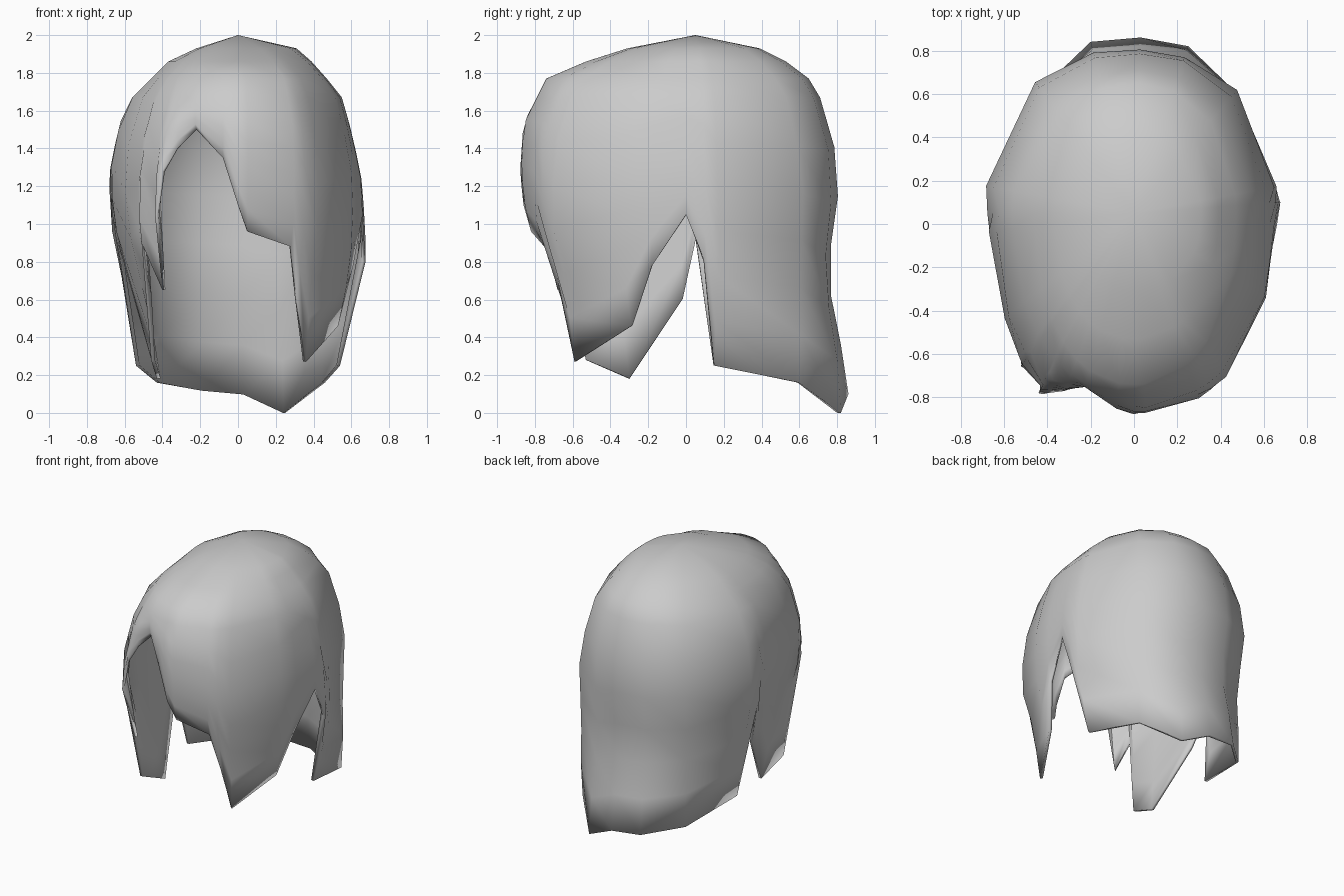
import bpy, bmesh, math
from mathutils import Vector

cube = bpy.data.objects.get("Cube")
if cube:
    bpy.data.objects.remove(cube, do_unlink=True)

CENTRE = Vector((0, 0.05))

# Head shape: height, then reach to the right (-x), left (+x), front and back
RINGS = [
    (1.93, .22, .31, .36, .34), (1.86, .37, .39, .58, .48),
    (1.77, .46, .47, .79, .60), (1.67, .56, .55, .84, .66),
    (1.53, .63, .59, .91, .70), (1.27, .69, .65, .92, .77),
    (1.0, .68, .67, .88, .72), (.72, .62, .67, .74, .68),
    (.25, .54, .56, .64, .76), (0, .5, .5, .6, .78),
]
UPPER = [ring[0] for ring in RINGS[:4]]
LOWER_STEPS = 6

# Cut line of the hair, anticlockwise from the parting
FRINGE = [(-.22, -.73, 1.5), (-.08, -.85, 1.35), (0, -.86, 1.1),
          (.05, -.82, .96), (.28, -.75, .88)]
LEFT_LOCK = [(.31, -.66, .6), (.36, -.59, .27), (.53, -.29, .46),
             (.61, -.18, .78), (.66, 0, 1.05)]
BACK = [(.675, .1, .8), (.54, .15, .25), (.46, .6, .16), (.25, .82, 0),
        (.03, .86, .1), (-.2, .84, .12), (-.43, .62, .16), (-.54, .15, .25)]
RIGHT_LOCK = [(-.64, .05, .92), (-.55, -.02, .6), (-.43, -.3, .18),
              (-.46, -.53, .28), (-.51, -.64, .9), (-.4, -.68, .65),
              (-.44, -.78, 1.05), (-.4, -.78, 1.28), (-.32, -.77, 1.4)]
CUT_LINE = FRINGE + LEFT_LOCK + BACK + RIGHT_LOCK


def reaches(z):
    """Interpolate the four reaches at a height."""
    for a, b in zip(RINGS, RINGS[1:]):
        if z >= b[0]:
            f = min(1, (a[0] - z) / (a[0] - b[0]))
            return [p + (q - p) * f for p, q in zip(a[1:], b[1:])]
    return RINGS[-1][1:]


def head_point(direction, z):
    """Point on the rounded head outline in one direction."""
    right, left, front, back = reaches(z)
    sx = left if direction.x > 0 else right
    sy = back if direction.y > 0 else front
    power = 2.2
    size = (abs(direction.x / sx) ** power + abs(direction.y / sy) ** power) ** (1 / power)
    return CENTRE + direction / size


def strand(bm, end):
    """One column of vertices from near the crown down to the cut line."""
    tip = Vector(end[:2])
    direction = (tip - CENTRE).normalized()
    points = [(*head_point(direction, z), z) for z in UPPER]
    shift = tip - head_point(direction, end[2])
    for i in range(1, LOWER_STEPS + 1):
        f = i / LOWER_STEPS
        z = UPPER[-1] + (end[2] - UPPER[-1]) * f
        points.append((*(head_point(direction, z) + shift * f ** 1.5), z))
    return [bm.verts.new(p) for p in points]


# Hair shell
bm = bmesh.new()
crown = bm.verts.new((0, CENTRE.y, 2))
columns = [strand(bm, end) for end in CUT_LINE]
for a, b in zip(columns, columns[1:] + columns[:1]):
    bm.faces.new((crown, a[0], b[0]))
    for i in range(len(a) - 1):
        bm.faces.new((a[i], a[i + 1], b[i + 1], b[i]))
bmesh.ops.recalc_face_normals(bm, faces=bm.faces)
if sum(f.normal.z for f in bm.faces if crown in f.verts) < 0:
    bmesh.ops.reverse_faces(bm, faces=bm.faces)
mesh = bpy.data.meshes.new("hair")
bm.to_mesh(mesh)
bm.free()
hair = bpy.data.objects.new("hair", mesh)
bpy.context.collection.objects.link(hair)

# Grey hair colour
grey = bpy.data.materials.new("grey")
grey.use_nodes = True
colour = (.6, .6, .6, 1)
grey.diffuse_color = colour
grey.node_tree.nodes["Principled BSDF"].inputs["Base Color"].default_value = colour
mesh.materials.append(grey)

# Smooth surface with a thin wall
bpy.context.view_layer.objects.active = hair
hair.select_set(True)
bpy.ops.object.shade_smooth_by_angle(angle=math.radians(60))
wall = hair.modifiers.new("wall", 'SOLIDIFY')
wall.thickness = .02
wall.offset = -1
